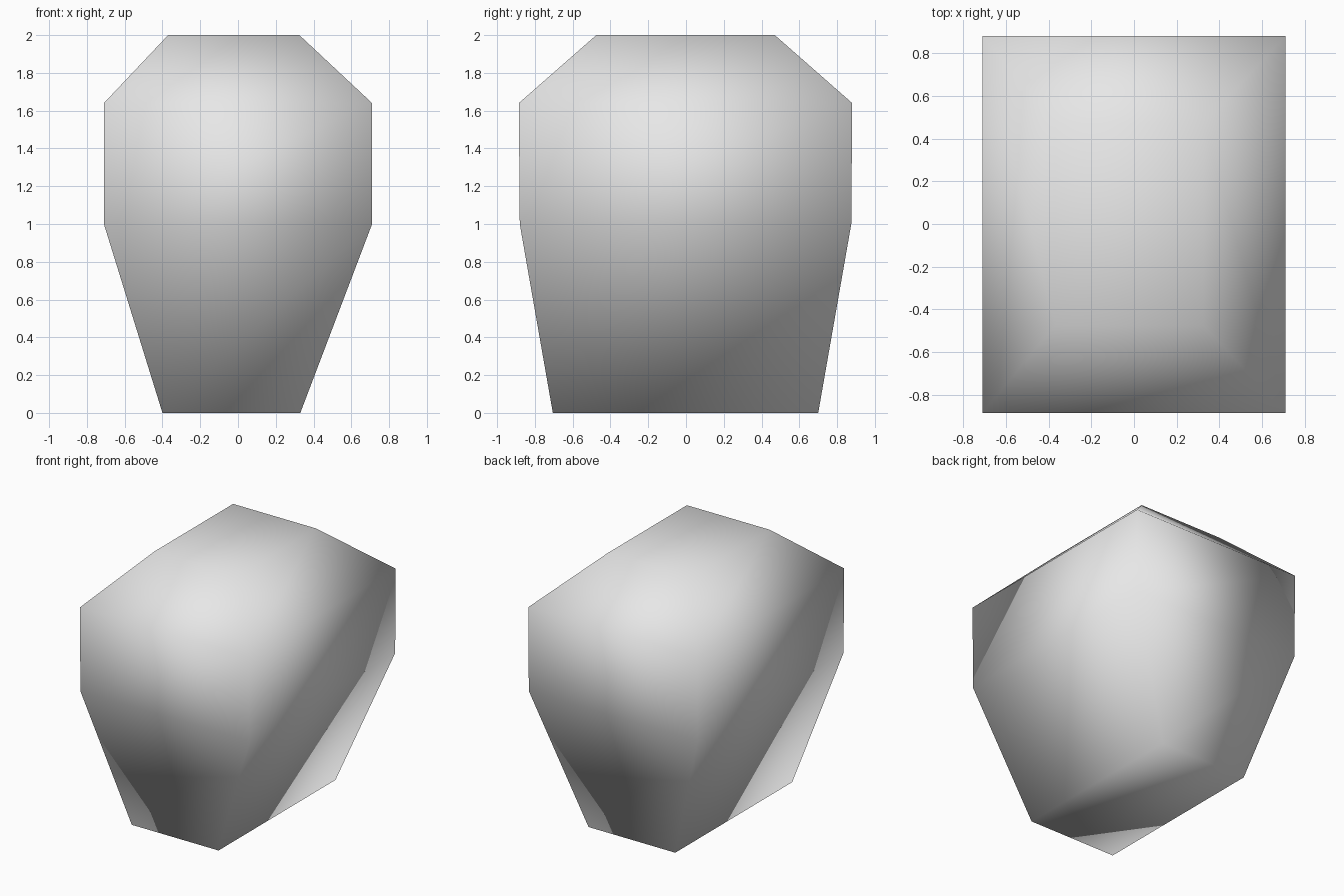
import bpy
import bmesh

cube = bpy.data.objects.get("Cube")
if cube:
    bpy.data.objects.remove(cube, do_unlink=True)

# Single plain grey material
grey = bpy.data.materials.new("light grey")
grey.use_nodes = True
colour = (0.8, 0.8, 0.8, 1)
grey.diffuse_color = colour
grey.node_tree.nodes["Principled BSDF"].inputs["Base Color"].default_value = colour

# Rectangular sections from the ground up: z, x range, y range
sections = [
    (0.0, -0.40, 0.33, -0.705, 0.70),
    (1.0, -0.71, 0.71, -0.88, 0.875),
    (1.64, -0.71, 0.71, -0.885, 0.88),
    (2.0, -0.37, 0.325, -0.475, 0.47),
]

# Tapered block: skin the sections and close both ends
bm = bmesh.new()
rings = []
for z, x0, x1, y0, y1 in sections:
    corners = [(x0, y0), (x1, y0), (x1, y1), (x0, y1)]
    rings.append([bm.verts.new((x, y, z)) for x, y in corners])
for low, high in zip(rings, rings[1:]):
    for i in range(4):
        j = (i + 1) % 4
        bm.faces.new((low[i], low[j], high[j], high[i]))
bm.faces.new(rings[0][::-1])
bm.faces.new(rings[-1])

# Soft shading across every edge
for face in bm.faces:
    face.smooth = True

mesh = bpy.data.meshes.new("tapered_block")
bm.to_mesh(mesh)
bm.free()
mesh.materials.append(grey)
block = bpy.data.objects.new("tapered_block", mesh)
bpy.context.collection.objects.link(block)
